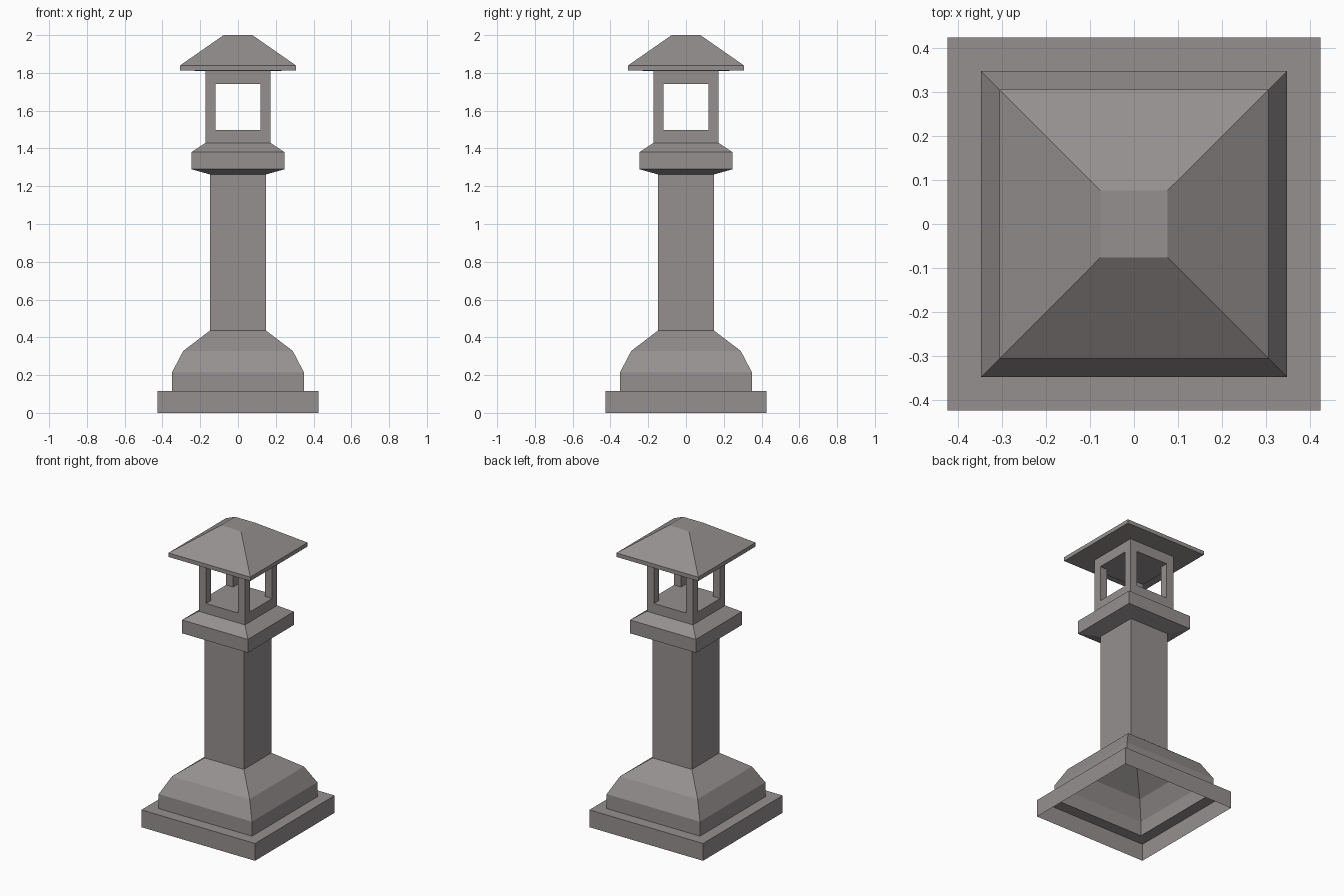
import bpy, bmesh

if "Cube" in bpy.data.objects:
    bpy.data.objects.remove(bpy.data.objects["Cube"])

# Warm dark grey stone shared by every part
stone = bpy.data.materials.new("stone")
stone.diffuse_color = (0.30, 0.28, 0.275, 1)
stone.use_nodes = True
stone.node_tree.nodes["Principled BSDF"].inputs["Base Color"].default_value = stone.diffuse_color


def square_shell(name, profile, cap_bottom=False, cap_top=False, center=(0, 0)):
    """Sweep a (half_width, z) profile round a square, optionally closing its ends."""
    bm = bmesh.new()
    rings = []
    for r, z in profile:
        rings.append([bm.verts.new((center[0] + sx * r, center[1] + sy * r, z))
                      for sx, sy in ((-1, -1), (1, -1), (1, 1), (-1, 1))])
    for a, b in zip(rings, rings[1:]):
        for i in range(4):
            j = (i + 1) % 4
            bm.faces.new((a[i], a[j], b[j], b[i]))
    if cap_bottom:
        bm.faces.new(rings[0][::-1])
    if cap_top:
        bm.faces.new(rings[-1])
    mesh = bpy.data.meshes.new(name)
    bm.to_mesh(mesh)
    bm.free()
    mesh.materials.append(stone)
    obj = bpy.data.objects.new(name, mesh)
    bpy.context.collection.objects.link(obj)
    return obj


# Plinth: hollow and open underneath, with a flat ledge on top
square_shell("plinth", [(0.425, 0), (0.425, 0.117), (0.349, 0.117)])

# Flared foot rising to the column
square_shell("foot", [(0.349, 0.117), (0.349, 0.215), (0.29, 0.328), (0.147, 0.437)])

# Plain square column
square_shell("column", [(0.147, 0.437), (0.147, 1.262)])

# Collar with bevelled underside and top
square_shell("collar", [(0.147, 1.262), (0.246, 1.29), (0.246, 1.38), (0.172, 1.43)])

# Lantern sill with a floor at window level
square_shell("lantern_sill", [(0.172, 1.43), (0.172, 1.497)], cap_top=True)

# Four corner posts around the window openings
for sx in (-1, 1):
    for sy in (-1, 1):
        square_shell(f"lantern_post_{'l' if sx < 0 else 'r'}{'f' if sy < 0 else 'b'}",
                     [(0.0265, 1.497), (0.0265, 1.74)], center=(sx * 0.1455, sy * 0.1455))

# Lantern head closing the windows from above
square_shell("lantern_head", [(0.172, 1.74), (0.172, 1.81)], cap_bottom=True)

# Overhanging hipped roof with a flat top
square_shell("roof", [(0.172, 1.81), (0.306, 1.813), (0.306, 1.84), (0.076, 2.0)],
             cap_top=True)
